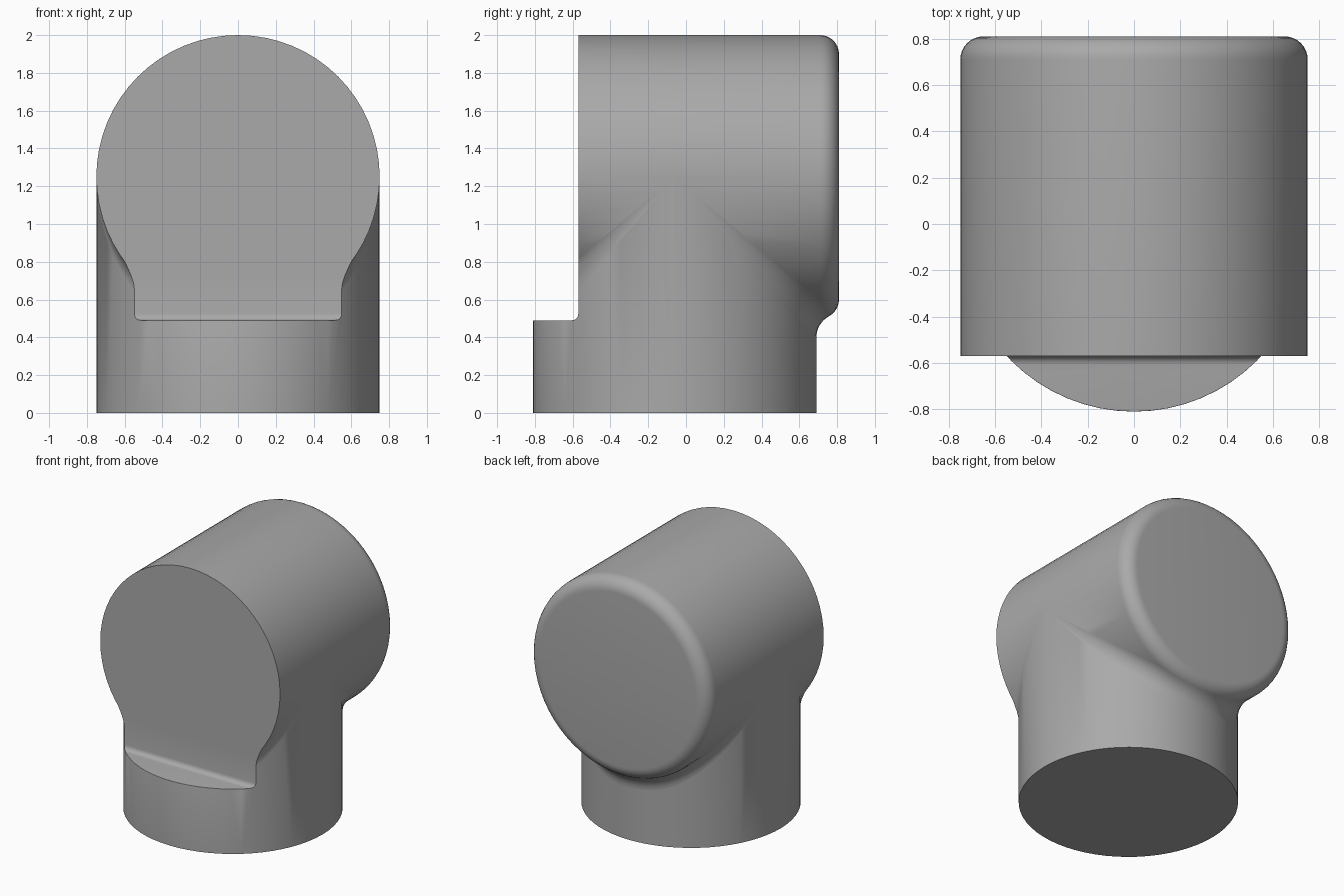
import bpy, bmesh, math
from math import sin, cos, pi, sqrt
from mathutils import Vector, Matrix

cube = bpy.data.objects.get("Cube")
if cube:
    bpy.data.objects.remove(cube)

R, SEG = 0.75, 64            # shared pipe radius and facets
YC, ZC = -0.06, 1.25         # column axis, barrel axis
FRONT, BACK, ROUND = -0.57, 0.81, 0.1
SHELF, SOFT = 0.49, 0.035

grey = bpy.data.materials.new("plain grey")
grey.use_nodes = True
grey.diffuse_color = (0.4, 0.4, 0.4, 1)
grey.node_tree.nodes["Principled BSDF"].inputs["Base Color"].default_value = (0.4, 0.4, 0.4, 1)


def make(name, bm):
    bmesh.ops.recalc_face_normals(bm, faces=bm.faces)
    mesh = bpy.data.meshes.new(name)
    bm.to_mesh(mesh)
    bm.free()
    mesh.materials.append(grey)
    ob = bpy.data.objects.new(name, mesh)
    bpy.context.collection.objects.link(ob)
    return ob


def lathe(name, profile, place):
    """Closed solid from rings of (radius, height)."""
    bm = bmesh.new()
    rings = [[bm.verts.new(place(r * cos(2 * pi * i / SEG), r * sin(2 * pi * i / SEG), h))
              for i in range(SEG)] for r, h in profile]
    for a, b in zip(rings, rings[1:]):
        for i in range(SEG):
            j = (i + 1) % SEG
            bm.faces.new((a[i], a[j], b[j], b[i]))
    bm.faces.new(rings[0])
    bm.faces.new(rings[-1])
    return make(name, bm)


def combine(ob, other, operation):
    mod = ob.modifiers.new(operation, 'BOOLEAN')
    mod.operation, mod.object, mod.solver = operation, other, 'EXACT'
    bpy.context.view_layer.objects.active = ob
    bpy.ops.object.modifier_apply(modifier=mod.name)
    bpy.data.objects.remove(other)


def smooth(ob):
    bpy.ops.object.select_all(action='DESELECT')
    ob.select_set(True)
    bpy.context.view_layer.objects.active = ob
    bpy.ops.object.shade_smooth_by_angle(angle=math.radians(30))


# Upright column joined with the lying barrel, whose back rim is rounded
body = lathe("pipe_body", [(R, 0), (R, ZC - 0.001)], lambda x, y, h: (x, y + YC, h))
rim = [(R - ROUND + ROUND * cos(k * pi / 16), BACK - ROUND + ROUND * sin(k * pi / 16))
       for k in range(9)]
barrel = lathe("barrel", [(R, -1)] + rim, lambda x, z, h: (x, h, z + ZC))
combine(body, barrel, 'UNION')

# Front cut, leaving a flat face and a shelf with a soft inner corner
bm = bmesh.new()
bmesh.ops.create_cube(bm, size=1, matrix=Matrix.Translation((0, FRONT - 1, SHELF + 1))
                      @ Matrix.Diagonal((4, 2, 2, 1)))
corner = [e for e in bm.edges if all(v.co.y > -1 and v.co.z < 1 for v in e.verts)]
bmesh.ops.bevel(bm, geom=corner, offset=SOFT, segments=5, profile=0.5, affect='EDGES')
cutter = make("front_cutter", bm)
cutter.hide_render = True
combine(body, cutter, 'DIFFERENCE')

# Soft outer lip of the shelf
bm = bmesh.new()
bm.from_mesh(body.data)
bmesh.ops.remove_doubles(bm, verts=bm.verts, dist=0.0005)
lip = [e for e in bm.edges if len(e.link_faces) == 2 and e.calc_face_angle() > 0.6
       and all(v.co.y < FRONT - SOFT + 0.002 and abs(v.co.z - SHELF) < 0.005 for v in e.verts)]
bmesh.ops.bevel(bm, geom=lip, offset=0.03, segments=4, profile=0.5,
                affect='EDGES', clamp_overlap=True)
bm.to_mesh(body.data)
bm.free()
smooth(body)


def underside(x, y):
    """Height of the barrel's lower surface."""
    d = max(0, y - (BACK - ROUND))
    r = R - ROUND + sqrt(max(0, ROUND ** 2 - d * d))
    return ZC - sqrt(max(0, r * r - x * x))


def fillet(name, side):
    """Concave blend between column and barrel, on the back (1) or front (-1)."""
    bm = bmesh.new()
    rows = []
    for i in range(1, SEG // 2):
        a = 2 * pi * i / SEG
        x, c = R * cos(a), R * sin(a)
        f = 0.13 * sin(a)
        # Raise a rolling arc until it touches the barrel
        trial = []
        for k in range(61):
            t = k * pi / 120
            out = c + f - f * cos(t)
            y = YC + out if side > 0 else 0
            if y < BACK:
                trial.append((underside(x, y) - f * sin(t), t))
        base, end = min(trial)
        pts = [(c + f - f * cos(end * k / 8), base + f * sin(end * k / 8)) for k in range(9)]
        pts.append((c - 0.01, pts[-1][1] + 0.01))
        rows.append([bm.verts.new((x, YC + side * o, z)) for o, z in pts])
    for a, b in zip(rows, rows[1:]):
        for k in range(len(a)):
            j = (k + 1) % len(a)
            bm.faces.new((a[k], a[j], b[j], b[k]))
    bm.faces.new(rows[0])
    bm.faces.new(rows[-1])
    if side < 0:
        cut = bmesh.ops.bisect_plane(bm, geom=bm.verts[:] + bm.edges[:] + bm.faces[:],
                                     plane_co=(0, FRONT, 0), plane_no=(0, -1, 0),
                                     clear_outer=True)
        rim_edges = [g for g in cut["geom_cut"] if isinstance(g, bmesh.types.BMEdge)]
        bmesh.ops.holes_fill(bm, edges=rim_edges)
    smooth(make(name, bm))


fillet("back_fillet", 1)
fillet("front_fillet", -1)
